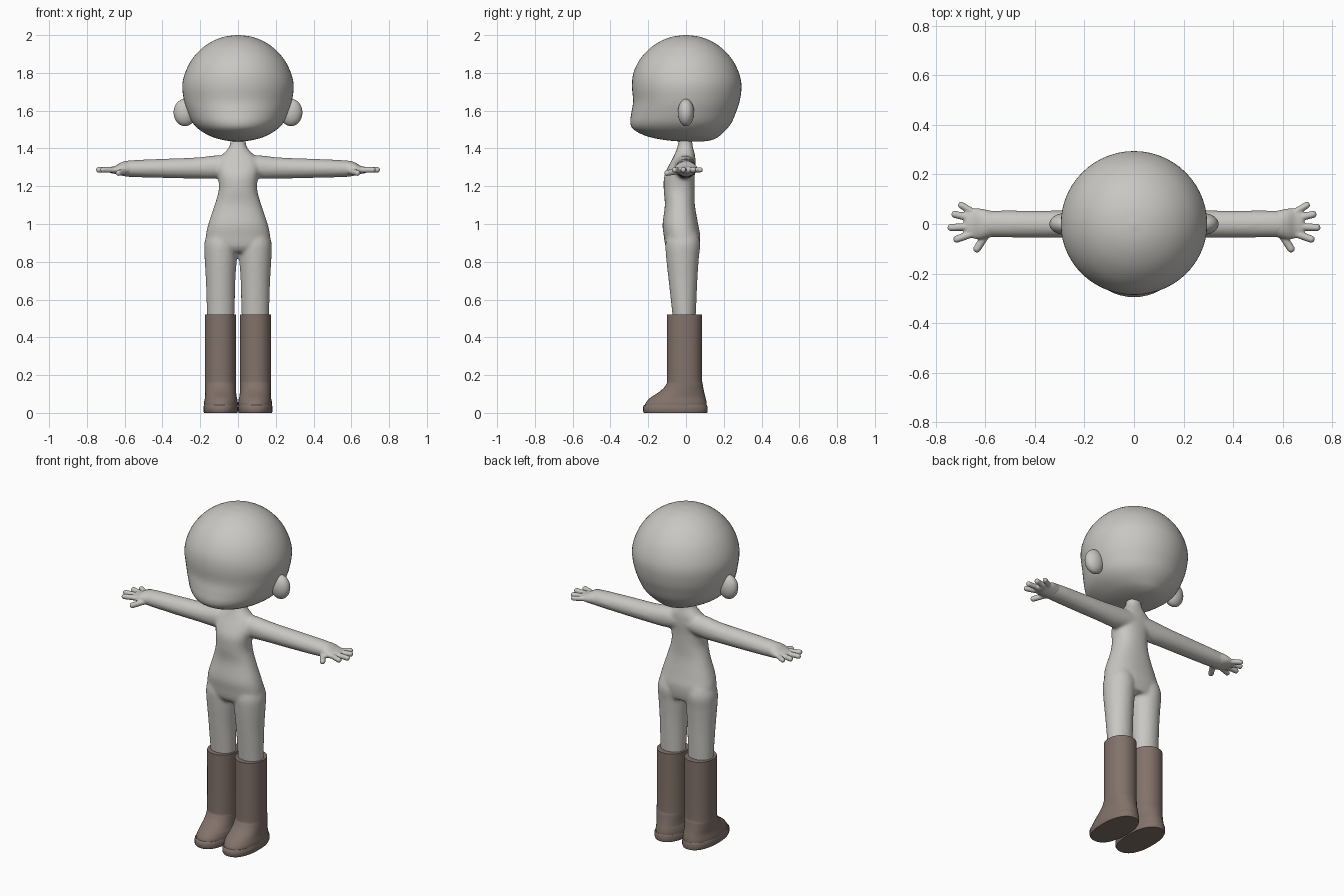
import bpy, bmesh, math
from mathutils import Vector, Matrix

if "Cube" in bpy.data.objects:
    bpy.data.objects.remove(bpy.data.objects["Cube"])


def material(name, rgb):
    m = bpy.data.materials.new(name)
    m.diffuse_color = (*rgb, 1)
    m.use_nodes = True
    m.node_tree.nodes["Principled BSDF"].inputs["Base Color"].default_value = m.diffuse_color
    return m


SKIN = material("pale grey", (0.58, 0.57, 0.54))
BROWN = material("boot brown", (0.225, 0.17, 0.145))


def loft(bm, rings, axis="z", mid=None, power=2.0, seg=40, sign=1):
    """Rings are (t, u0, u1, v0, v1); u,v = x,y along z, or y,z along x."""
    rows = []
    for t, u0, u1, v0, v1 in rings:
        cu, cv = (u0 + u1) / 2, (v0 + v1) / 2 if mid is None else mid
        row = []
        for i in range(seg):
            a = 2 * math.pi * i / seg
            c, s = math.cos(a), math.sin(a)
            e = 2 / power
            u = cu + (u1 - u0) / 2 * math.copysign(abs(c) ** e, c)
            v = cv + (v1 - cv if s > 0 else cv - v0) * math.copysign(abs(s) ** e, s)
            co = (u * sign, v, t) if axis == "z" else (t * sign, u, v)
            row.append(bm.verts.new(co))
        rows.append(row)
    for a, b in zip(rows, rows[1:]):
        for i in range(seg):
            j = (i + 1) % seg
            bm.faces.new((a[i], a[j], b[j], b[i]))
    bm.faces.new(rows[0])
    bm.faces.new(rows[-1])


def smooth_rings(rings, steps=4):
    """Catmull-Rom interpolation between the key rings."""
    out = []
    for k in range(len(rings) - 1):
        p = [Vector(rings[max(0, min(len(rings) - 1, k + d))]) for d in (-1, 0, 1, 2)]
        for i in range(steps):
            t = i / steps
            out.append(tuple(0.5 * (2 * p[1] + (p[2] - p[0]) * t
                       + (2 * p[0] - 5 * p[1] + 4 * p[2] - p[3]) * t * t
                       + (3 * p[1] - p[0] - 3 * p[2] + p[3]) * t ** 3)))
    return out + [rings[-1]]


def capsule(bm, start, end, r):
    a, b = Vector(start), Vector(end)
    d = b - a
    geo = bmesh.ops.create_uvsphere(bm, u_segments=14, v_segments=10, radius=r)["verts"]
    rot = d.to_track_quat("Z", "Y").to_matrix()
    for v in geo:
        top = v.co.z > 1e-5
        v.co = a + rot @ v.co + (d.normalized() * (d.length - r) if top else Vector())


def finish(name, bm, mat, mirror=False, voxel=0, relax=0, angle=50):
    bmesh.ops.recalc_face_normals(bm, faces=bm.faces)
    me = bpy.data.meshes.new(name)
    bm.to_mesh(me)
    bm.free()
    me.materials.append(mat)
    ob = bpy.data.objects.new(name, me)
    bpy.context.collection.objects.link(ob)
    if mirror:
        ob.modifiers.new("mirror", "MIRROR").use_clip = False
    if voxel:
        rm = ob.modifiers.new("blend", "REMESH")
        rm.mode, rm.voxel_size, rm.use_smooth_shade = "VOXEL", voxel, True
        sm = ob.modifiers.new("relax", "SMOOTH")
        sm.factor, sm.iterations = 0.5, relax
    bpy.ops.object.select_all(action="DESELECT")
    ob.select_set(True)
    bpy.context.view_layer.objects.active = ob
    if voxel:
        bpy.ops.object.shade_smooth()
    else:
        bpy.ops.object.shade_smooth_by_angle(angle=math.radians(angle))
    return ob


# Head: round skull narrowing to a jutting lower face
head = [(1.436, .02, -.02, .08), (1.443, .07, -.10, .13), (1.457, .125, -.18, .165),
        (1.477, .17, -.238, .19), (1.505, .212, -.282, .218), (1.54, .243, -.295, .243),
        (1.59, .266, -.289, .264), (1.65, .285, -.28, .284), (1.73, .295, -.286, .294),
        (1.80, .280, -.278, .280), (1.87, .245, -.245, .245), (1.93, .191, -.191, .191),
        (1.97, .130, -.130, .130), (1.992, .069, -.069, .069), (2.0, .006, -.006, .006)]
bm = bmesh.new()
loft(bm, smooth_rings([(z, -w, w, f, b) for z, w, f, b in head]), mid=0, seg=56)
finish("head", bm, SKIN, angle=80)

# Ears
bm = bmesh.new()
bmesh.ops.create_uvsphere(bm, u_segments=24, v_segments=16, radius=1,
    matrix=Matrix.Translation((.281, 0, 1.59)) @ Matrix.Diagonal((.06, .043, .072, 1)))
finish("ears", bm, SKIN, mirror=True, angle=80)

# Body: neck, torso, arms and legs blended into one surface
bm = bmesh.new()
torso = [(.85, .155, -.085, .06), (.88, .172, -.108, .07), (.94, .170, -.118, .075),
         (1.0, .157, -.124, .064), (1.1, .124, -.112, .047), (1.18, .102, -.118, .045),
         (1.25, .106, -.116, .046), (1.30, .115, -.096, .05), (1.345, .105, -.072, .05),
         (1.375, .075, -.058, .045), (1.41, .046, -.045, .036), (1.47, .038, -.036, .030)]
loft(bm, smooth_rings([(z, -w, w, f, b) for z, w, f, b in torso]), power=2.3)
arm = [(.02, -.065, .05, 1.255, 1.365), (.12, -.06, .052, 1.24, 1.363),
       (.22, -.055, .054, 1.241, 1.352), (.40, -.055, .054, 1.244, 1.345),
       (.57, -.053, .054, 1.249, 1.337), (.62, -.05, .05, 1.256, 1.328)]
leg = [(.40, .028, .155, -.062, .045), (.52, .019, .164, -.072, .052),
       (.70, .014, .170, -.092, .06), (.82, .006, .177, -.105, .068),
       (.90, .004, .178, -.108, .075), (.97, .02, .155, -.09, .055)]
for s in (1, -1):
    loft(bm, smooth_rings(arm), axis="x", sign=s)
    loft(bm, smooth_rings(leg), sign=s)
finish("body", bm, SKIN, voxel=.009, relax=6)

# Hands with spread fingers
bm = bmesh.new()
palm = [(.56, -.05, .05, 1.255, 1.33), (.59, -.056, .056, 1.252, 1.334),
        (.62, -.062, .062, 1.257, 1.325), (.65, -.058, .062, 1.265, 1.308),
        (.675, -.05, .058, 1.270, 1.302), (.685, -.035, .045, 1.276, 1.296)]
loft(bm, smooth_rings(palm), axis="x")
for y0, x1, y1, r in ((.048, .708, .083, .0145), (.022, .736, .042, .0155),
                      (-.010, .752, -.015, .0155), (-.038, .728, -.066, .0155)):
    capsule(bm, (.65, y0, 1.286), (x1, y1, 1.287), r)
capsule(bm, (.595, -.04, 1.280), (.641, -.113, 1.268), .0165)
finish("hands", bm, SKIN, mirror=True, voxel=.005, relax=2)

# Boots: straight shaft flowing into a rounded foot
shaft = [(.075, .004, .176, -.195, .105), (.09, .008, .174, -.175, .101),
         (.115, .010, .174, -.137, .095), (.15, .010, .175, -.106, .089),
         (.20, .010, .175, -.1, .085), (.52, .010, .175, -.1, .085)]
foot = [(.038, .001, .181, -.218, .110), (.055, .001, .180, -.212, .109)]
bm = bmesh.new()
loft(bm, smooth_rings(foot + shaft), power=2.15)
finish("boots", bm, BROWN, mirror=True)

# Soles
bm = bmesh.new()
loft(bm, [(0, .004, .179, -.222, .112), (.008, .001, .183, -.227, .114),
          (.034, .001, .183, -.227, .114), (.042, .004, .179, -.220, .110)], power=2.3)
finish("soles", bm, BROWN, mirror=True)
